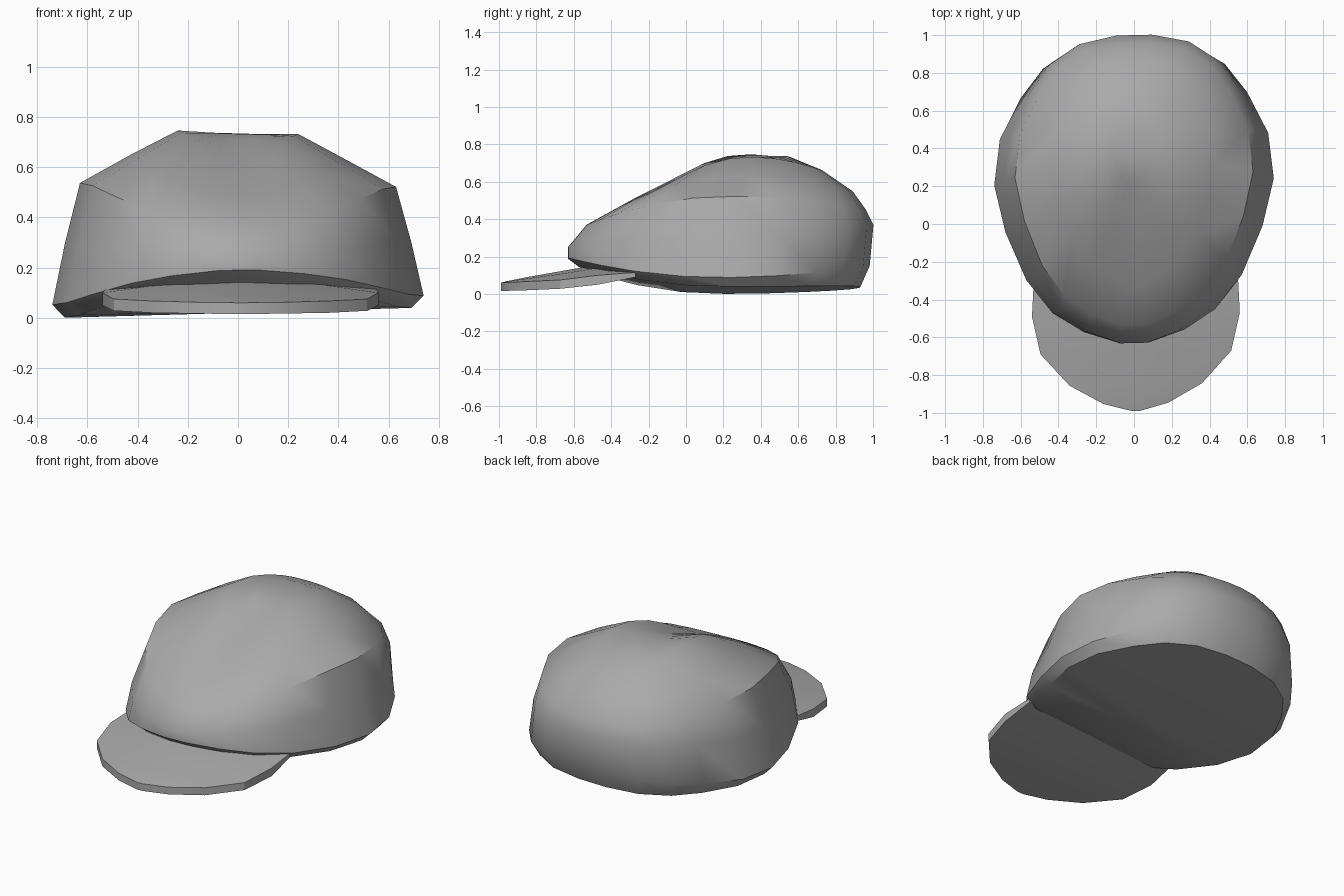
import bpy
import bmesh

if "Cube" in bpy.data.objects:
    bpy.data.objects.remove(bpy.data.objects["Cube"], do_unlink=True)

# One grey cloth for the whole cap
cloth = bpy.data.materials.new("grey cloth")
cloth.use_nodes = True
GREY = (0.4, 0.4, 0.4, 1)
cloth.diffuse_color = GREY
cloth.node_tree.nodes["Principled BSDF"].inputs["Base Color"].default_value = GREY


def finish(bm, name, angle):
    bmesh.ops.remove_doubles(bm, verts=bm.verts, dist=0.0005)
    bmesh.ops.recalc_face_normals(bm, faces=bm.faces)
    mesh = bpy.data.meshes.new(name)
    bm.to_mesh(mesh)
    bm.free()
    mesh.materials.append(cloth)
    obj = bpy.data.objects.new(name, mesh)
    bpy.context.collection.objects.link(obj)
    bpy.ops.object.select_all(action="DESELECT")
    obj.select_set(True)
    bpy.context.view_layer.objects.active = obj
    bpy.ops.object.shade_smooth_by_angle(angle=angle)
    return obj


def bridge(bm, a, b):
    n = len(a)
    for i in range(n):
        j = (i + 1) % n
        bm.faces.new((a[i], a[j], b[j], b[i]))


def close_ring(bm, ring):
    # Strips from side to side, so the cap follows the curve of the ring
    n = len(ring)
    for i in range(n // 2 - 1):
        bm.faces.new((ring[i], ring[i + 1], ring[n - 2 - i], ring[n - 1 - i]))


# Egg-shaped outline, one half from back to front, then mirrored
half = [(0.135, 1), (0.42, 0.95), (0.65, 0.82), (0.81, 0.63), (0.96, 0.36), (1, 0.06),
        (0.92, -0.25), (0.77, -0.57), (0.58, -0.79), (0.36, -0.92), (0.1, -1)]
outline = half + [(-u, v) for u, v in reversed(half)]

# Crown rings: half width, front y, back y, then height at front, side, back
rings = [
    (0.69, -0.57, 0.93, 0.145, 0.02, 0.035),
    (0.74, -0.63, 0.98, 0.19, 0.07, 0.15),
    (0.69, -0.63, 1.0, 0.25, 0.30, 0.37),
    (0.63, -0.53, 0.96, 0.37, 0.53, 0.45),
    (0.43, -0.33, 0.89, 0.48, 0.64, 0.55),
    (0.24, -0.07, 0.73, 0.60, 0.74, 0.66),
    (0.11, 0.21, 0.55, 0.705, 0.735, 0.735),
]

bm = bmesh.new()
loops = []
for width, front, back, z_front, z_side, z_back in rings:
    loop = []
    for u, v in outline:
        x = u * width
        y = (front + back) / 2 + v * (back - front) / 2
        z = z_side + ((z_back if v > 0 else z_front) - z_side) * v * v
        # The cap sits slightly askew
        y += 0.025 * x
        z += x * (0.03 - 0.08 * z)
        loop.append(bm.verts.new((x, y, z)))
    loops.append(loop)
for lower, upper in zip(loops, loops[1:]):
    bridge(bm, lower, upper)
close_ring(bm, loops[0])
close_ring(bm, loops[-1])
finish(bm, "crown", 0.7)

# Brim sections: y, half width, underside, edge top, centre top
sections = [
    (-0.28, 0.54, 0.09, 0.115, 0.17),
    (-0.48, 0.55, 0.05, 0.10, 0.155),
    (-0.68, 0.505, 0.028, 0.075, 0.12),
    (-0.85, 0.35, 0.02, 0.067, 0.09),
    (-0.95, 0.17, 0.017, 0.062, 0.07),
    (-0.99, 0.02, 0.015, 0.06, 0.06),
]
bm = bmesh.new()
loops = []
for y, w, low, edge, crest in sections:
    shape = [(-w, low), (w, low), (w, edge), (w / 2, edge + (crest - edge) * 0.7),
             (0, crest), (-w / 2, edge + (crest - edge) * 0.7), (-w, edge)]
    loops.append([bm.verts.new((x + 0.01, y + 0.02 * x, z)) for x, z in shape])
for a, b in zip(loops, loops[1:]):
    bridge(bm, a, b)
bm.faces.new(loops[0])
bm.faces.new(loops[-1])
finish(bm, "brim", 0.5)
